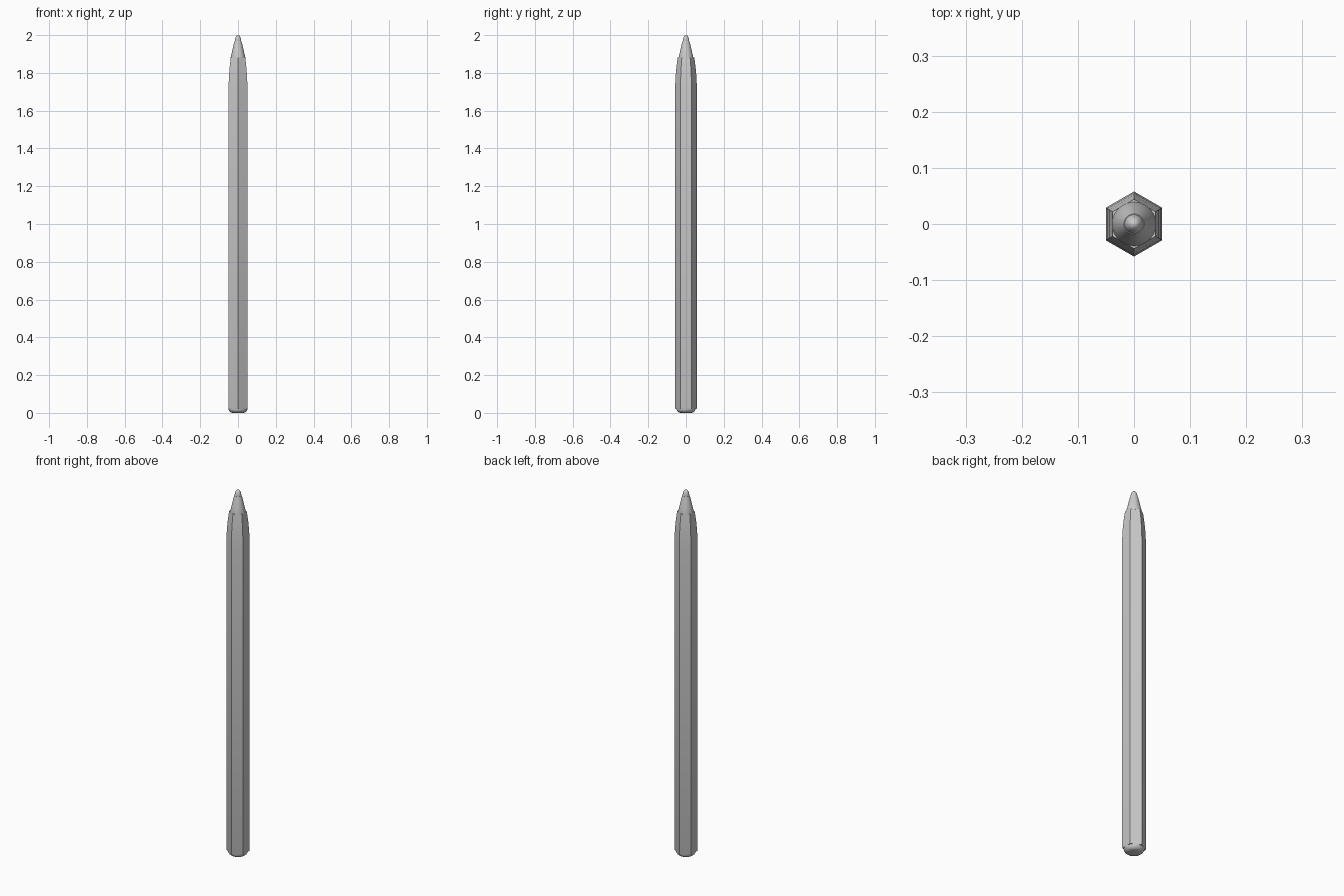
import bpy, bmesh, math

if "Cube" in bpy.data.objects:
    bpy.data.objects.remove(bpy.data.objects["Cube"])


def lathe(name, profile, sides, turn=0.0, sharp_angle=30):
    """Stack rings of (radius, z) into a closed solid with the given side count."""
    bm = bmesh.new()
    rings = []
    for r, z in profile:
        ring = []
        for i in range(sides):
            a = turn + 2 * math.pi * i / sides
            ring.append(bm.verts.new((r * math.cos(a), r * math.sin(a), z)))
        rings.append(ring)
    for lo, hi in zip(rings, rings[1:]):
        for i in range(sides):
            j = (i + 1) % sides
            bm.faces.new((lo[i], lo[j], hi[j], hi[i]))
    bm.faces.new(rings[0][::-1])
    bm.faces.new(rings[-1])
    mesh = bpy.data.meshes.new(name)
    bm.to_mesh(mesh)
    bm.free()
    obj = bpy.data.objects.new(name, mesh)
    bpy.context.collection.objects.link(obj)
    bpy.ops.object.select_all(action='DESELECT')
    obj.select_set(True)
    bpy.context.view_layer.objects.active = obj
    bpy.ops.object.shade_smooth_by_angle(angle=math.radians(sharp_angle))
    return obj


# Hexagonal barrel, corners on +-y, gently tapering near the tip
lathe("barrel",
      [(0.056, 0.021), (0.058, 0.026), (0.058, 1.72), (0.0555, 1.78),
       (0.051, 1.83), (0.044, 1.882)],
      6, turn=math.pi / 2)

# Rounded end cap at the bottom
lathe("end_cap",
      [(0.030, 0.0), (0.038, 0.003), (0.045, 0.009), (0.049, 0.016), (0.0495, 0.024)],
      48)

# Conical nose
lathe("nose",
      [(0.039, 1.878), (0.039, 1.882), (0.031, 1.915), (0.022, 1.955), (0.018, 1.968)],
      48)

# Small rounded point
tip_r, tip_h, tip_z = 0.017, 0.034, 1.966
lathe("tip",
      [(tip_r * math.cos(t), tip_z + tip_h * math.sin(t))
       for t in [math.radians(88) * k / 8 for k in range(9)]],
      48)
